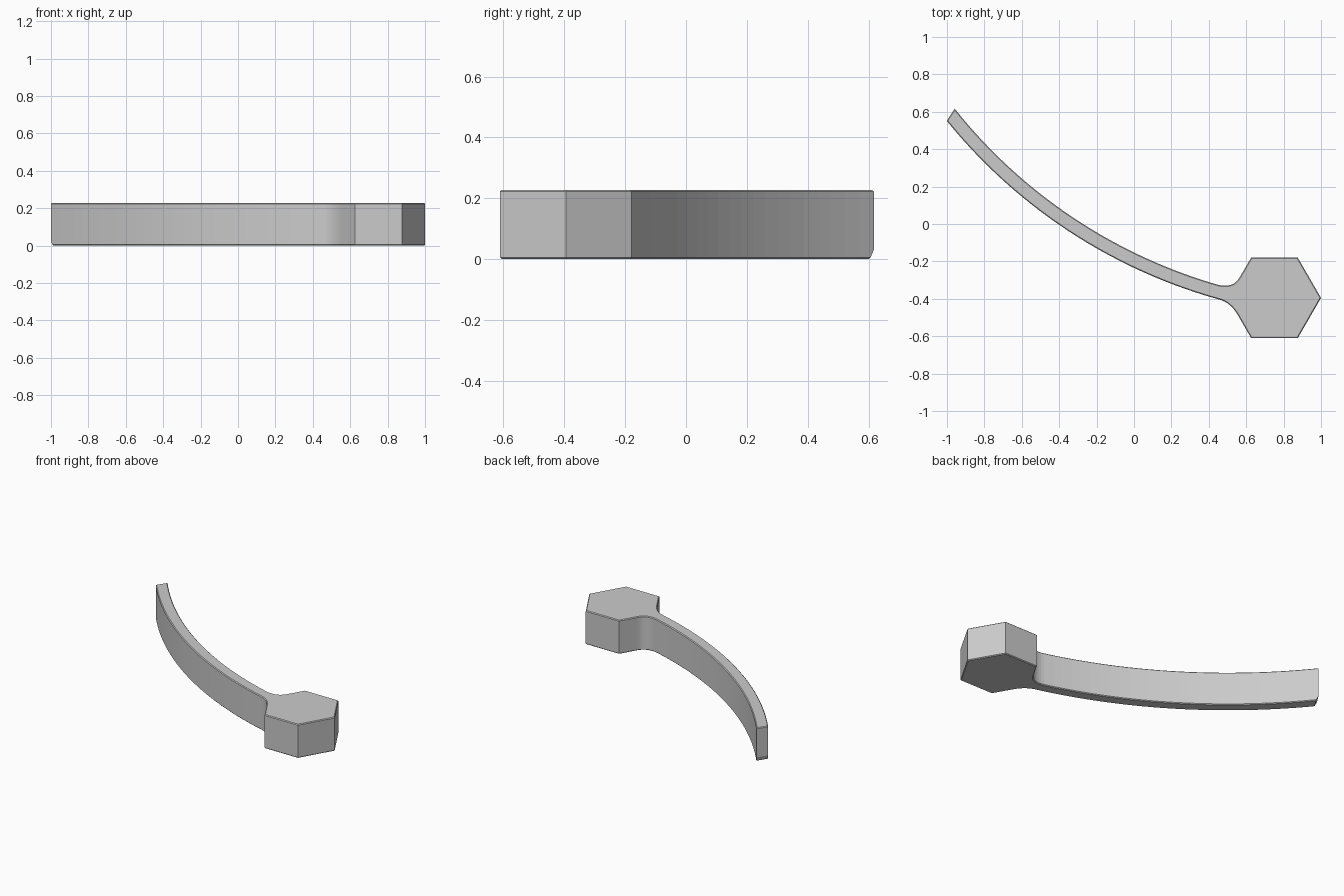
import bpy
import bmesh
from math import cos, sin, radians
from mathutils import Vector

cube = bpy.data.objects.get("Cube")
if cube:
    bpy.data.objects.remove(cube, do_unlink=True)

HEIGHT = 0.228
CHAMFER = 0.005
ARM_CENTRE = Vector((1.22, 2.35))
HEAD_CENTRE = Vector((0.751, -0.395))
HEAD_RADIUS = 0.249


def arc(centre, radius, start, end, steps):
    """Points along a circular arc, angles in degrees."""
    points = []
    for i in range(steps + 1):
        a = radians(start + (end - start) * i / steps)
        points.append(centre + radius * Vector((cos(a), sin(a))))
    return points


def fillet(start, corner, end, steps=8):
    """Inner points of a curve that rounds the corner."""
    points = []
    for i in range(1, steps):
        t = i / steps
        points.append(start * (1 - t) ** 2 + corner * 2 * t * (1 - t) + end * t * t)
    return points


# Outline: outer arm edge, hexagonal head, inner arm edge
outer = arc(ARM_CENTRE, 2.858, 219.0, 254.5, 28)
inner = arc(ARM_CENTRE, 2.784, 253.9, 218.5, 28)
head = arc(HEAD_CENTRE, HEAD_RADIUS, 240, 480, 4)
low_join = Vector((0.554, -0.485))
high_join = Vector((0.565, -0.285))

outline = outer + fillet(outer[-1], Vector((0.515, -0.42)), low_join) + [low_join]
outline += head + [high_join]
outline += fillet(high_join, Vector((0.531, -0.345)), inner[0]) + inner

# Solid body raised from the outline
bm = bmesh.new()
base = bm.faces.new([bm.verts.new((p.x, p.y, 0)) for p in outline])
raised = bmesh.ops.extrude_face_region(bm, geom=[base], use_keep_orig=True)
top_verts = [g for g in raised["geom"] if isinstance(g, bmesh.types.BMVert)]
bmesh.ops.translate(bm, verts=top_verts, vec=(0, 0, HEIGHT))
bmesh.ops.recalc_face_normals(bm, faces=bm.faces[:])

# Narrow chamfer around the top and bottom rims
rims = [e for e in bm.edges if abs(e.verts[0].co.z - e.verts[1].co.z) < 0.001]
bmesh.ops.bevel(bm, geom=rims, offset=CHAMFER, segments=1, affect="EDGES",
                clamp_overlap=True)

# Slanted cut under the free end of the arm
tip = outer[0].to_3d() + Vector((0, 0, 0.03))
across = inner[-1] - outer[0]
outward = Vector((-across.y, across.x, 0)).normalized()
slant = (outward * 0.03 - Vector((0, 0, 0.016))).normalized()
cut = bmesh.ops.bisect_plane(bm, geom=bm.verts[:] + bm.edges[:] + bm.faces[:],
                             plane_co=tip, plane_no=slant, clear_outer=True)
cut_edges = [g for g in cut["geom_cut"] if isinstance(g, bmesh.types.BMEdge)]
bmesh.ops.holes_fill(bm, edges=cut_edges, sides=0)
bmesh.ops.recalc_face_normals(bm, faces=bm.faces[:])

mesh = bpy.data.meshes.new("hex_head_lever")
bm.to_mesh(mesh)
bm.free()
lever = bpy.data.objects.new("hex_head_lever", mesh)
bpy.context.collection.objects.link(lever)

# Plain grey finish
grey = bpy.data.materials.new("plain_grey")
grey.use_nodes = True
colour = (0.6, 0.6, 0.6, 1)
grey.diffuse_color = colour
grey.node_tree.nodes["Principled BSDF"].inputs["Base Color"].default_value = colour
mesh.materials.append(grey)
